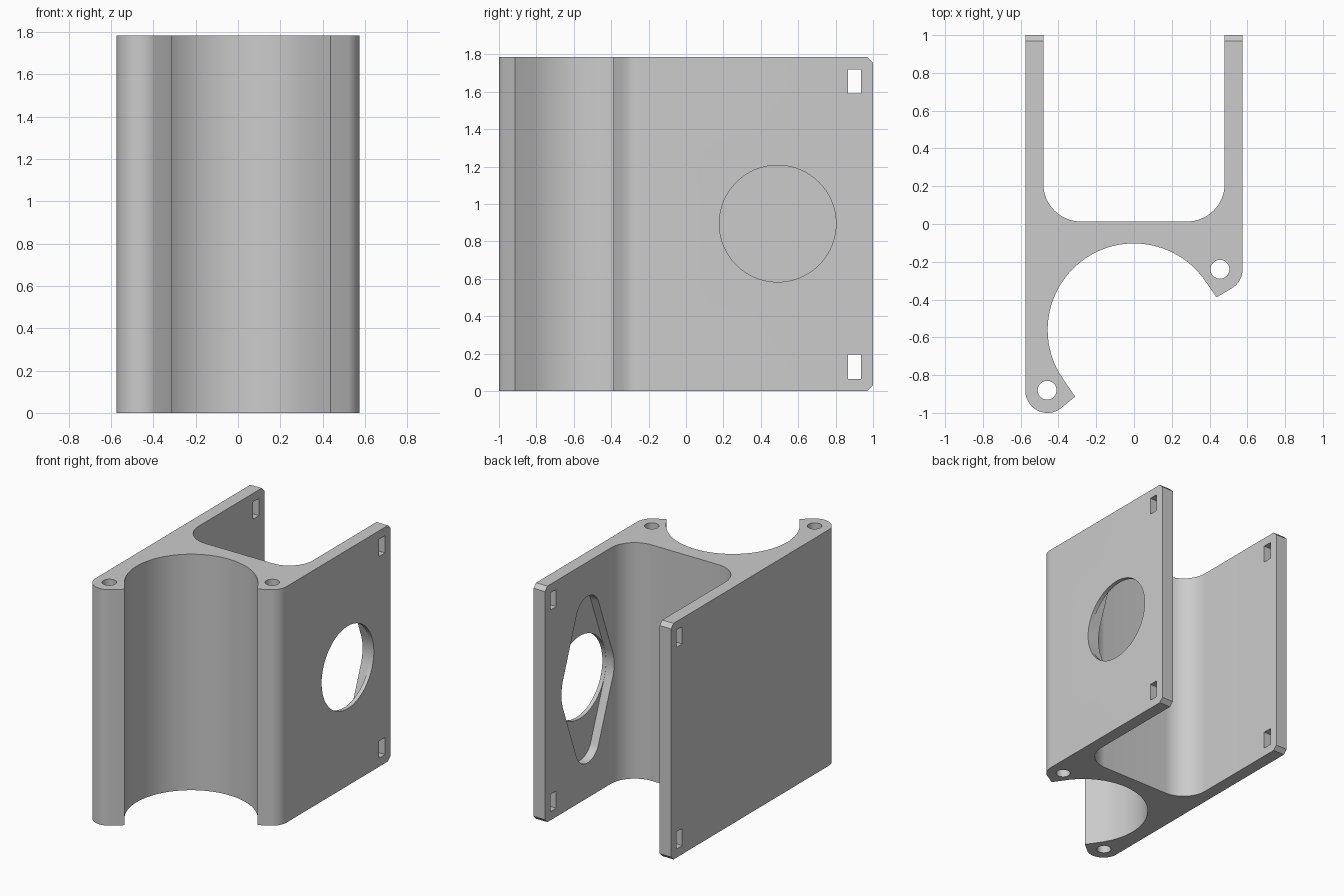
import bpy, bmesh, math
from mathutils import Vector

cube = bpy.data.objects.get("Cube")
if cube:
    bpy.data.objects.remove(cube, do_unlink=True)

HEIGHT = 1.785
HALF = 0.575          # outer half width
INNER = 0.48          # inner half width between the plates
SLANT = math.radians(34.5)

grey = bpy.data.materials.new("plain grey")
grey.use_nodes = True
grey.diffuse_color = (0.6, 0.6, 0.6, 1)
grey.node_tree.nodes["Principled BSDF"].inputs["Base Color"].default_value = grey.diffuse_color


def arc(cx, cy, r, start, end, steps):
    """Points on an arc, angles in radians."""
    angles = [start + (end - start) * i / steps for i in range(steps + 1)]
    return [(cx + r * math.cos(a), cy + r * math.sin(a)) for a in angles]


def prism(name, points, to_3d, depth):
    """Extrude a closed outline; to_3d places its 2D points in space."""
    bm = bmesh.new()
    face = bm.faces.new([bm.verts.new(to_3d(*p)) for p in points])
    new = bmesh.ops.extrude_face_region(bm, geom=[face])["geom"]
    bmesh.ops.translate(bm, vec=Vector(depth), verts=[v for v in new if isinstance(v, bmesh.types.BMVert)])
    bmesh.ops.recalc_face_normals(bm, faces=bm.faces)
    mesh = bpy.data.meshes.new(name)
    bm.to_mesh(mesh)
    bm.free()
    ob = bpy.data.objects.new(name, mesh)
    bpy.context.collection.objects.link(ob)
    mesh.materials.append(grey)
    return ob


pi = math.pi
quarter = pi / 2
lip = SLANT - quarter                     # direction in which the clamp opens
slide = Vector((math.cos(lip), math.sin(lip)))

# Outline of the bracket: two plates, web and open pipe clamp
bore = arc(0, -0.56, 0.457, SLANT, SLANT + pi, 64)
right_tip = Vector(bore[0]) + slide * 0.106
left_tip = Vector(bore[-1]) + slide * 0.115
outline = (
    [(-HALF, 1)]
    + arc(-0.458, -0.883, 0.117, pi, 2 * pi + lip, 24)
    + [tuple(left_tip)] + bore[::-1] + [tuple(right_tip)]
    + arc(0.458, -0.24, 0.117, lip, 0, 12)
    + [(HALF, 1), (INNER, 1)]
    + arc(INNER - 0.2, 0.213, 0.2, 0, -quarter, 16)
    + arc(0.2 - INNER, 0.213, 0.2, -quarter, -pi, 16)
    + [(-INNER, 1)]
)
body = prism("clamp_bracket", outline, lambda x, y: (x, y, 0), (0, 0, HEIGHT))

# Chamfered rear corners of both plates
bm = bmesh.new()
bm.from_mesh(body.data)
rear = [e for e in bm.edges if all(v.co.y > 0.99 for v in e.verts)
        and abs(e.verts[0].co.z - e.verts[1].co.z) < 0.01]
bmesh.ops.bevel(bm, geom=rear, offset=0.03, segments=1, affect='EDGES')
bm.to_mesh(body.data)
bm.free()

cutters = []

# Screw holes down through the clamp lips
for cx, cy in ((-0.46, -0.88), (0.455, -0.24)):
    ring = arc(cx, cy, 0.05, 0, 2 * pi, 32)[:-1]
    cutters.append(prism("screw_hole", ring, lambda x, y: (x, y, -0.1), (0, 0, HEIGHT + 0.2)))

# Strap slots through both plates
for z in (0.065, HEIGHT - 0.195):
    slot = [(0.866, z), (0.936, z), (0.936, z + 0.13), (0.866, z + 0.13)]
    cutters.append(prism("strap_slot", slot, lambda y, z: (-1, y, z), (2, 0, 0)))

# Round opening in the left plate
HOLE_Y, HOLE_Z, HOLE_R = 0.49, 0.895, 0.312
ring = arc(HOLE_Y, HOLE_Z, HOLE_R, 0, 2 * pi, 64)[:-1]
cutters.append(prism("round_opening", ring, lambda y, z: (0.3, y, z), (0.5, 0, 0)))

# Tapered two-armed recess on the inside of the left plate
REACH, END_R = 0.49, 0.14
tilt = math.asin((HOLE_R - END_R) / REACH)
side = HOLE_R + 0.001
recess = (
    arc(HOLE_Y, HOLE_Z, side, -tilt, tilt, 8)
    + arc(HOLE_Y, HOLE_Z + REACH, END_R, tilt, pi - tilt, 20)
    + arc(HOLE_Y, HOLE_Z, side, pi - tilt, pi + tilt, 8)
    + arc(HOLE_Y, HOLE_Z - REACH, END_R, pi + tilt, 2 * pi - tilt, 20)
)
cutters.append(prism("arm_recess", recess, lambda y, z: (0.4, y, z), (0.145, 0, 0)))

# Cut everything, then drop the cutters
for cutter in cutters:
    cutter.hide_render = True
    mod = body.modifiers.new(cutter.name, 'BOOLEAN')
    mod.operation = 'DIFFERENCE'
    mod.solver = 'EXACT'
    mod.object = cutter
bpy.context.view_layer.update()
result = bpy.data.meshes.new_from_object(body.evaluated_get(bpy.context.evaluated_depsgraph_get()))
body.modifiers.clear()
body.data = result
for cutter in cutters:
    bpy.data.objects.remove(cutter, do_unlink=True)

bpy.ops.object.select_all(action='DESELECT')
body.select_set(True)
bpy.context.view_layer.objects.active = body
bpy.ops.object.shade_smooth_by_angle(angle=math.radians(25))
